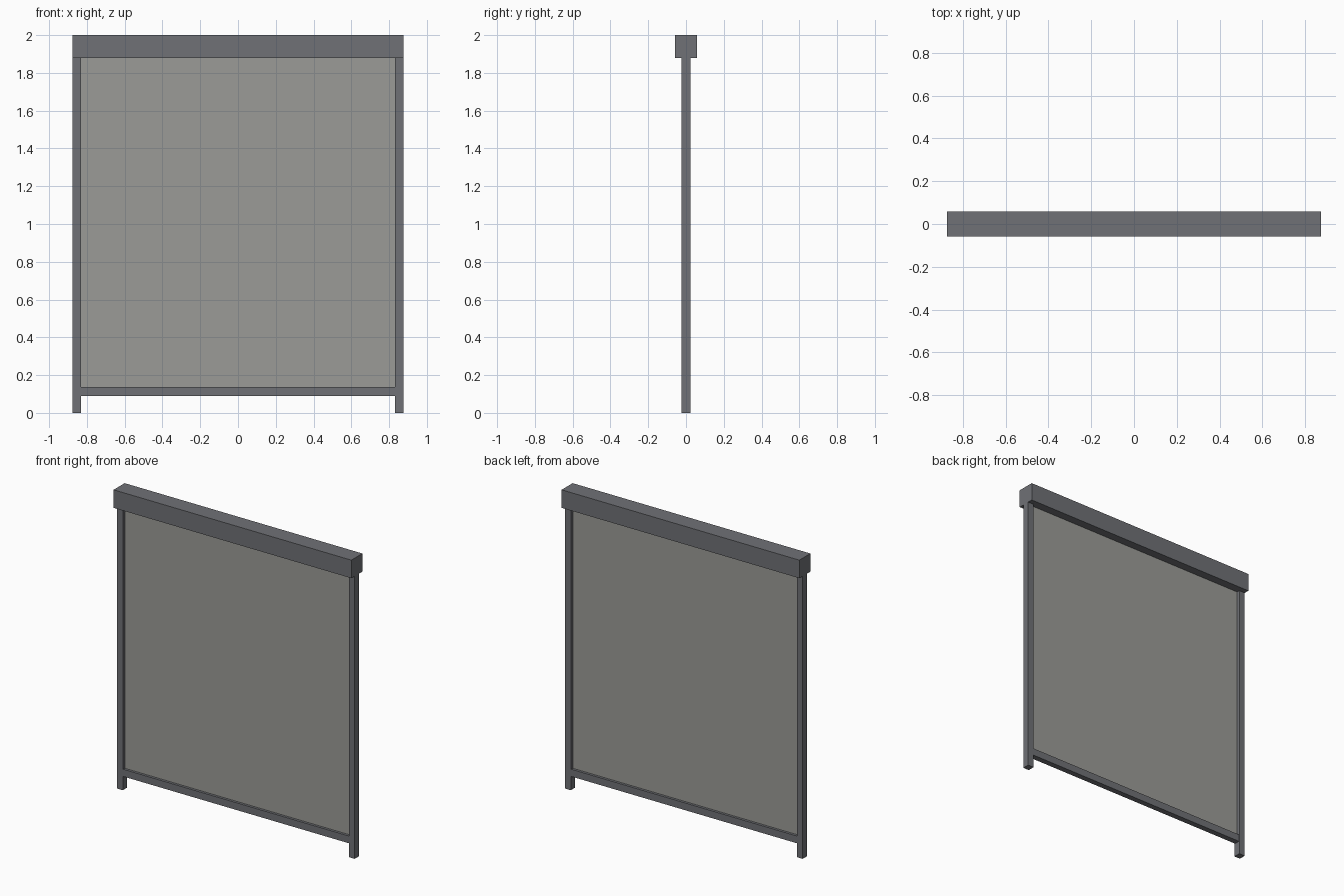
import bpy

if "Cube" in bpy.data.objects:
    bpy.data.objects.remove(bpy.data.objects["Cube"])


def box(name, x, y, z, color):
    """Box spanning the given (min, max) ranges."""
    spans = (x, y, z)
    bpy.ops.mesh.primitive_cube_add(size=1, location=[(a + b) / 2 for a, b in spans])
    ob = bpy.context.object
    ob.name = name
    ob.scale = [b - a for a, b in spans]
    bpy.ops.object.transform_apply(location=False, rotation=False, scale=True)
    ob.data.materials.append(color)
    return ob


def material(name, rgb):
    mat = bpy.data.materials.new(name)
    mat.diffuse_color = (*rgb, 1)
    mat.use_nodes = True
    mat.node_tree.nodes["Principled BSDF"].inputs["Base Color"].default_value = mat.diffuse_color
    return mat


frame = material("frame_grey", (0.16, 0.165, 0.18))
cloth = material("screen_cloth", (0.33, 0.33, 0.31))

HALF_W, INNER, CASE_Z = 0.875, 0.832, 1.88

# Roller housing across the top
box("roller_housing", (-HALF_W, HALF_W), (-0.058, 0.058), (CASE_Z, 2.0), frame)

# Side guide rails
for side, s in (("left", -1), ("right", 1)):
    box(side + "_guide_rail", sorted((s * INNER, s * HALF_W)),
        (-0.023, 0.023), (0, CASE_Z), frame)

# Weighted bar at the bottom of the screen
box("bottom_bar", (-INNER, INNER), (-0.019, 0.019), (0.09, 0.138), frame)

# Thin screen fabric
box("screen_fabric", (-INNER, INNER), (-0.002, 0.002), (0.138, CASE_Z), cloth)
